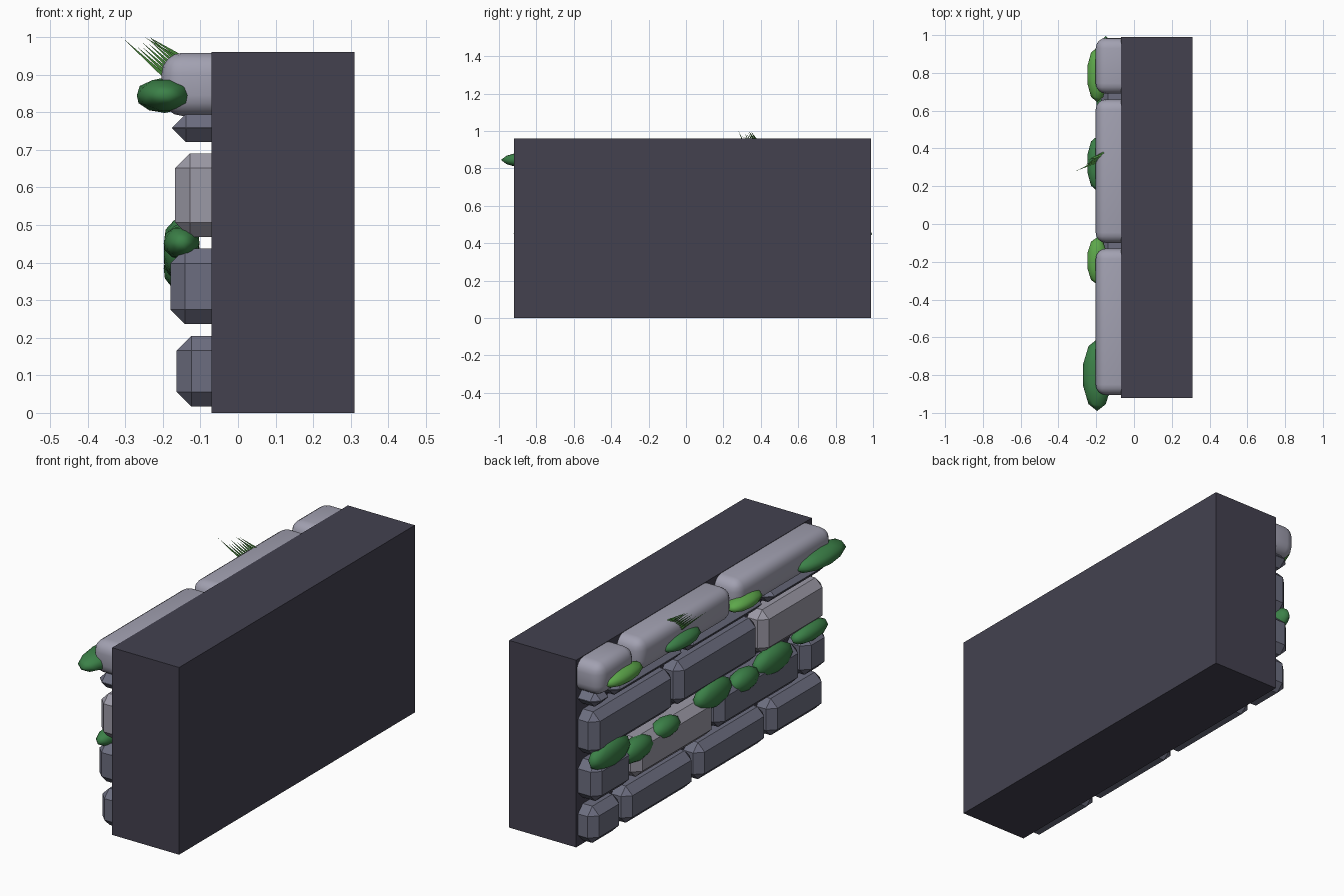
import bpy, bmesh, math, random
from mathutils import Vector

random.seed(4)
cube = bpy.data.objects.get("Cube")
if cube:
    bpy.data.objects.remove(cube, do_unlink=True)


def material(name, rgb):
    m = bpy.data.materials.new(name)
    m.use_nodes = True
    m.diffuse_color = (*rgb, 1)
    m.node_tree.nodes["Principled BSDF"].inputs["Base Color"].default_value = (*rgb, 1)
    return m


MORTAR = material("dark_mortar", (0.056, 0.053, 0.078))
STONE = material("grey_stone", (0.15, 0.155, 0.215))
PALE = material("pale_stone", (0.33, 0.32, 0.38))
CAP = material("cap_stone", (0.36, 0.355, 0.44))
MOSS = material("dark_moss", (0.045, 0.22, 0.065))
LIGHT_MOSS = material("light_moss", (0.11, 0.39, 0.07))
GRASS = material("grass_green", (0.07, 0.27, 0.045))


def finish(name, bm, mat, smooth=False):
    bmesh.ops.recalc_face_normals(bm, faces=bm.faces[:])
    mesh = bpy.data.meshes.new(name)
    bm.to_mesh(mesh)
    bm.free()
    mesh.materials.append(mat)
    for p in mesh.polygons:
        p.use_smooth = smooth
    ob = bpy.data.objects.new(name, mesh)
    bpy.context.collection.objects.link(ob)
    return ob


def block(name, lo, hi, mat, bevel=0, segments=1, smooth=False):
    """Box between two corners, with optional bevelled edges."""
    bm = bmesh.new()
    bmesh.ops.create_cube(bm, size=1)
    lo, hi = Vector(lo), Vector(hi)
    for v in bm.verts:
        v.co = (lo + hi) / 2 + v.co * (hi - lo)
    if bevel:
        bmesh.ops.bevel(bm, geom=bm.edges[:], offset=bevel, segments=segments,
                        profile=0.5, affect='EDGES')
    return finish(name, bm, mat, smooth)


def clump(name, centre, radii, mat):
    """Stretched low-poly ball of moss."""
    bm = bmesh.new()
    bmesh.ops.create_icosphere(bm, subdivisions=2, radius=1)
    for v in bm.verts:
        v.co = Vector(centre) + v.co * Vector(radii)
    finish(name, bm, mat, True)


# Solid wall core
block("wall_core", (-0.07, -0.92, 0), (0.31, 0.99, 0.96), MORTAR)

# Chamfered stone courses: bottom, top, face depth, joints, pale stones
GAP = 0.015
courses = [
    (0.017, 0.205, -0.163, (0.99, 0.72, 0.135, -0.455, -0.92), ()),
    (0.236, 0.437, -0.18, (0.99, 0.665, -0.005, -0.705, -0.92), (1,)),
    (0.468, 0.69, -0.167, (0.99, 0.305, -0.38, -0.92), (2,)),
    (0.72, 0.796, -0.175, (0.99, 0.83, 0.235, -0.415, -0.92), ()),
]
for row, (z0, z1, face, joints, pale) in enumerate(courses):
    for i, (y1, y0) in enumerate(zip(joints, joints[1:])):
        block(f"stone_{row + 1}_{i + 1}", (face, y0 + GAP, z0), (0, y1 - GAP, z1),
              PALE if i in pale else STONE, min(0.039, (z1 - z0) * 0.48))

# Rounded cap stones
for i, (y0, y1) in enumerate([(0.69, 0.985), (-0.1, 0.66), (-0.905, -0.13)]):
    block(f"cap_stone_{i + 1}", (-0.203, y0, 0.79), (0.02, y1, 0.958),
          CAP, 0.055, 4, True)

# Moss hanging from the cap
for i, (y, ry, rx, rz, mat) in enumerate([
        (0.79, 0.145, 0.055, 0.04, LIGHT_MOSS), (0.32, 0.145, 0.055, 0.04, MOSS),
        (-0.195, 0.125, 0.055, 0.035, LIGHT_MOSS), (-0.8, 0.19, 0.078, 0.047, MOSS)]):
    clump(f"cap_moss_{i + 1}", (-0.195, y, 0.845), (rx, ry, rz), mat)

# Moss along the middle joint
for i, (y, z, ry, rz) in enumerate([
        (0.835, 0.45, 0.16, 0.072), (0.62, 0.385, 0.125, 0.06),
        (0.385, 0.408, 0.105, 0.05), (0, 0.435, 0.145, 0.072),
        (-0.25, 0.408, 0.11, 0.058), (-0.485, 0.423, 0.155, 0.073),
        (-0.785, 0.453, 0.137, 0.045)]):
    clump(f"joint_moss_{i + 1}", (-0.15, y, z), (0.05, ry, rz), MOSS)

# Grass tuft leaning out over the cap
bm = bmesh.new()
COUNT = 9
for i in range(COUNT):
    t = i / (COUNT - 1)
    base = Vector((-0.2 + 0.06 * t, 0.325 + 0.06 * t, 0.9 + 0.04 * t))
    reach = 1 if i == 0 else random.uniform(0.6, 0.95)
    tip = base + Vector((-0.11, -0.045, 0.1)) * reach
    tip.z = min(tip.z, 1.0)
    ring = [bm.verts.new(base + Vector((0, math.cos(a), math.sin(a))) * 0.008)
            for a in (0, math.tau / 3, math.tau * 2 / 3)]
    top = bm.verts.new(tip)
    bm.faces.new(ring)
    for a, b in zip(ring, ring[1:] + ring[:1]):
        bm.faces.new((a, b, top))
finish("grass_tuft", bm, GRASS)
